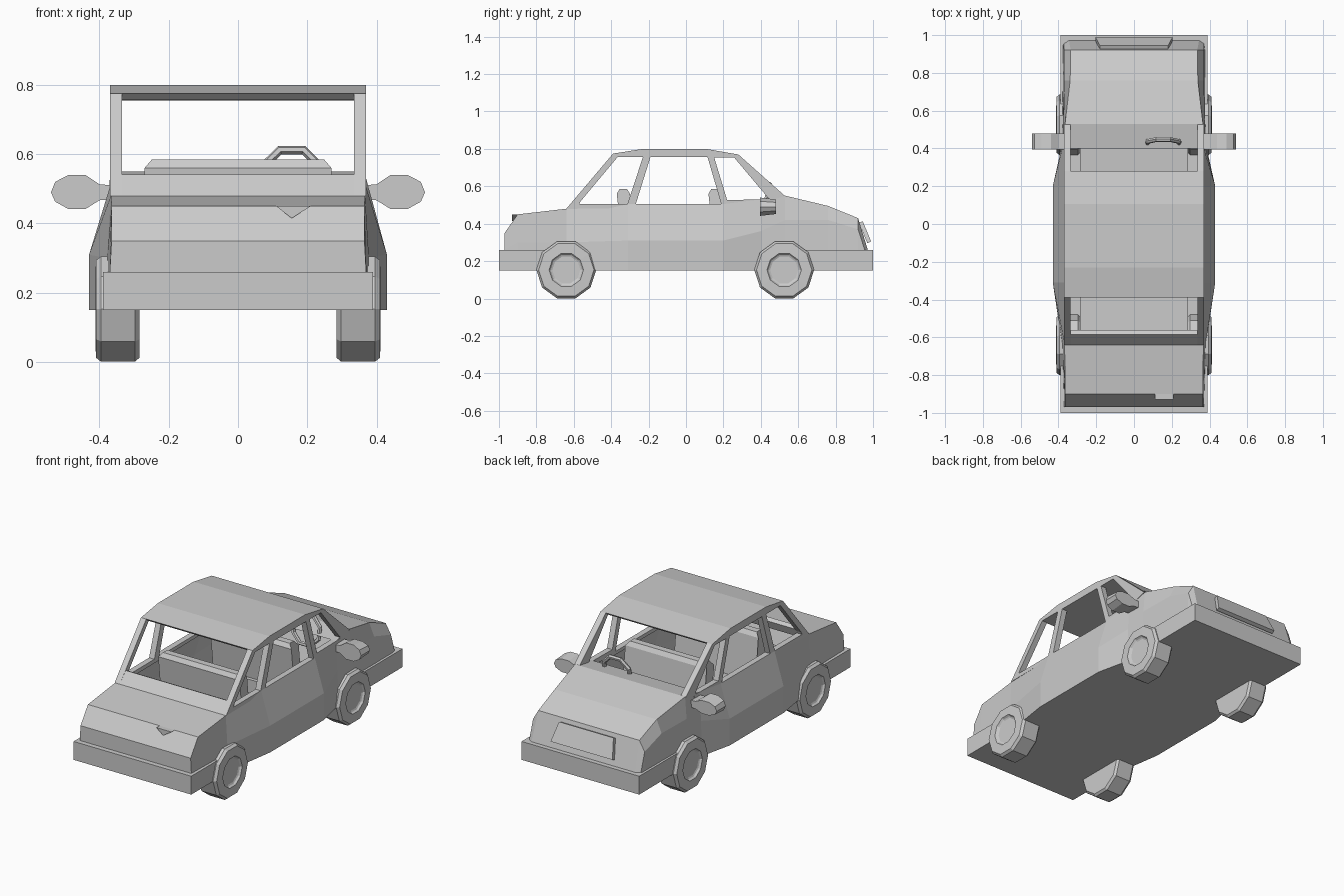
import bpy, bmesh, math
from mathutils import Matrix, Vector

if "Cube" in bpy.data.objects:
    bpy.data.objects.remove(bpy.data.objects["Cube"])


def finish(name, bm):
    bmesh.ops.recalc_face_normals(bm, faces=bm.faces)
    me = bpy.data.meshes.new(name)
    bm.to_mesh(me)
    bm.free()
    ob = bpy.data.objects.new(name, me)
    bpy.context.collection.objects.link(ob)
    return ob


def prism(name, pts, a, b, axis='x', mirror=False):
    """Extrude a profile (y,z) along x, or (x,z) along y, from a to b."""
    bm = bmesh.new()
    for s in ((1, -1) if mirror else (1,)):
        rings = []
        for d in (a, b):
            co = [(s * d, p, q) if axis == 'x' else (s * p, d, q) for p, q in pts]
            rings.append([bm.verts.new(c) for c in co])
        bm.faces.new(rings[0])
        bm.faces.new(rings[1])
        n = len(pts)
        for i in range(n):
            j = (i + 1) % n
            bm.faces.new((rings[0][i], rings[0][j], rings[1][j], rings[1][i]))
    return finish(name, bm)


def box(name, x, y0, y1, z0, z1):
    return prism(name, [(y0, z0), (y1, z0), (y1, z1), (y0, z1)], -x, x)


# Body shell: sections along y, open on top over the cabin
# y, half width at sill, half width and z at waist, half width and z at top
sections = [
    (-0.97, .375, .37, .26, .365, .35),
    (-0.90, .375, .37, .30, .365, .45),
    (-0.64, .38, .378, .30, .367, .48),
    (-0.31, .43, .43, .31, .37, .505),
    (0.20, .43, .43, .31, .37, .505),
    (0.40, .385, .38, .36, .37, .53),
    (0.53, .38, .375, .42, .365, .55),
    (0.76, .38, .37, .42, .338, .495),
    (0.92, .38, .37, .37, .335, .43),
    (0.975, .38, .37, .20, .345, .25),
]
bm = bmesh.new()
rings = []
for y, w0, w1, z1, w2, z2 in sections:
    half = [(w0, .15), (w1, z1), (w2, z2)]
    pts = half + [(-x, z) for x, z in reversed(half)]
    rings.append([bm.verts.new((x, y, z)) for x, z in pts])
for k in range(len(rings) - 1):
    r, s = rings[k], rings[k + 1]
    for i in range(6):
        if i == 2 and 2 <= k <= 4:      # cabin opening
            continue
        j = (i + 1) % 6
        bm.faces.new((r[i], r[j], s[j], s[i]))
bm.faces.new(rings[0])
bm.faces.new(rings[-1])
finish("body", bm)

# Bumpers
box("tail_bumper", .39, -1, -.6, .15, .26)
box("nose_bumper", .39, .55, 1, .15, .26)

# Roof and window frames
prism("roof", [(-.39, .775), (-.23, .80), (.107, .80), (.28, .77), (.265, .755), (-.37, .757)], -.37, .37)
pillars = {
    "rear_pillar": [(-.64, .48), (-.58, .50), (-.365, .757), (-.39, .775)],
    "middle_pillar": [(-.315, .50), (-.27, .50), (-.19, .757), (-.23, .757)],
    "door_pillar": [(.19, .50), (.228, .50), (.15, .757), (.115, .757)],
    "windscreen_pillar": [(.45, .525), (.53, .548), (.28, .77), (.255, .757)],
    "window_ledge": [(-.60, .48), (.20, .485), (.45, .51), (.45, .53), (.22, .527), (.20, .505), (-.58, .505)],
}
for name, pts in pillars.items():
    prism(name, pts, .335, .37, mirror=True)
prism("rear_window_sill", [(-.64, .48), (-.585, .542), (-.56, .53), (-.58, .48)], -.37, .37)

# Bench seats: cushion and leaning back with a chamfered top
for name, y in (("rear_seat", -.36), ("front_seat", .13)):
    prism(name + "_cushion", [(y, .16), (y + .30, .16), (y + .32, .32), (y, .30)], -.285, .285)
    back = prism(name + "_back", [(y + .02, .29), (y + .09, .29), (y + .06, .56),
                                  (y + .045, .585), (y + .005, .585), (y - .01, .56)], -.27, .27)
    for v in back.data.vertices:
        if v.co.z > .57:
            v.co.x *= .92
box("parcel_shelf", .285, -.56, -.37, .16, .40)

# Steering wheel
bm = bmesh.new()
N, M, R, r = 8, 6, .09, .013
tilt = Matrix.Translation((.155, .43, .53)) @ Matrix.Rotation(math.radians(78), 4, 'X')
grid = []
for i in range(N):
    a = math.tau * (i + .5) / N
    row = []
    for j in range(M):
        b = math.tau * j / M
        d = R + r * math.cos(b)
        row.append(bm.verts.new(tilt @ Vector((d * math.cos(a), d * math.sin(a), r * math.sin(b)))))
    grid.append(row)
for i in range(N):
    for j in range(M):
        bm.faces.new((grid[i][j], grid[(i + 1) % N][j],
                      grid[(i + 1) % N][(j + 1) % M], grid[i][(j + 1) % M]))
finish("steering_wheel", bm)

# Wheels: ten-sided lathe of a tyre profile (distance from centreline, radius)
tyre = [(.285, .10), (.285, .148), (.297, .16), (.395, .16), (.41, .148),
        (.412, .092), (.402, .084), (.398, .075)]
for name, y in (("rear_wheels", -.64), ("front_wheels", .525)):
    bm = bmesh.new()
    for s in (1, -1):
        rows = [[bm.verts.new((s * x, y + q * math.cos(math.tau * i / 10),
                               .153 + q * math.sin(math.tau * i / 10)))
                 for i in range(10)] for x, q in tyre]
        for p, q in zip(rows, rows[1:]):
            for i in range(10):
                j = (i + 1) % 10
                bm.faces.new((p[i], p[j], q[j], q[i]))
        bm.faces.new(rows[0])
        bm.faces.new(rows[-1])
    finish(name, bm)

# Door mirrors
mirrors = prism("door_mirrors", [(.36, .47), (.40, .467), (.44, .442), (.49, .442), (.528, .463), (.54, .49),
                       (.528, .52), (.49, .54), (.44, .54), (.40, .513), (.36, .51)],
                .395, .48, axis='y', mirror=True)
for v in mirrors.data.vertices:      # taper the forward shell
    if v.co.y > .45 and abs(v.co.x) > .42:
        v.co.z = .49 + (v.co.z - .49) * .8

# Grille plate leaning on the nose, narrower at the back
grille = prism("grille", [(.925, .405), (.945, .413), (.99, .305), (.97, .295)], -.205, .205)
for v in grille.data.vertices:
    if v.co.z > .35:
        v.co.x *= .88

# Small boot handle
prism("boot_handle", [(.11, .45), (.21, .45), (.155, .415)], -.93, -.87, axis='y')
